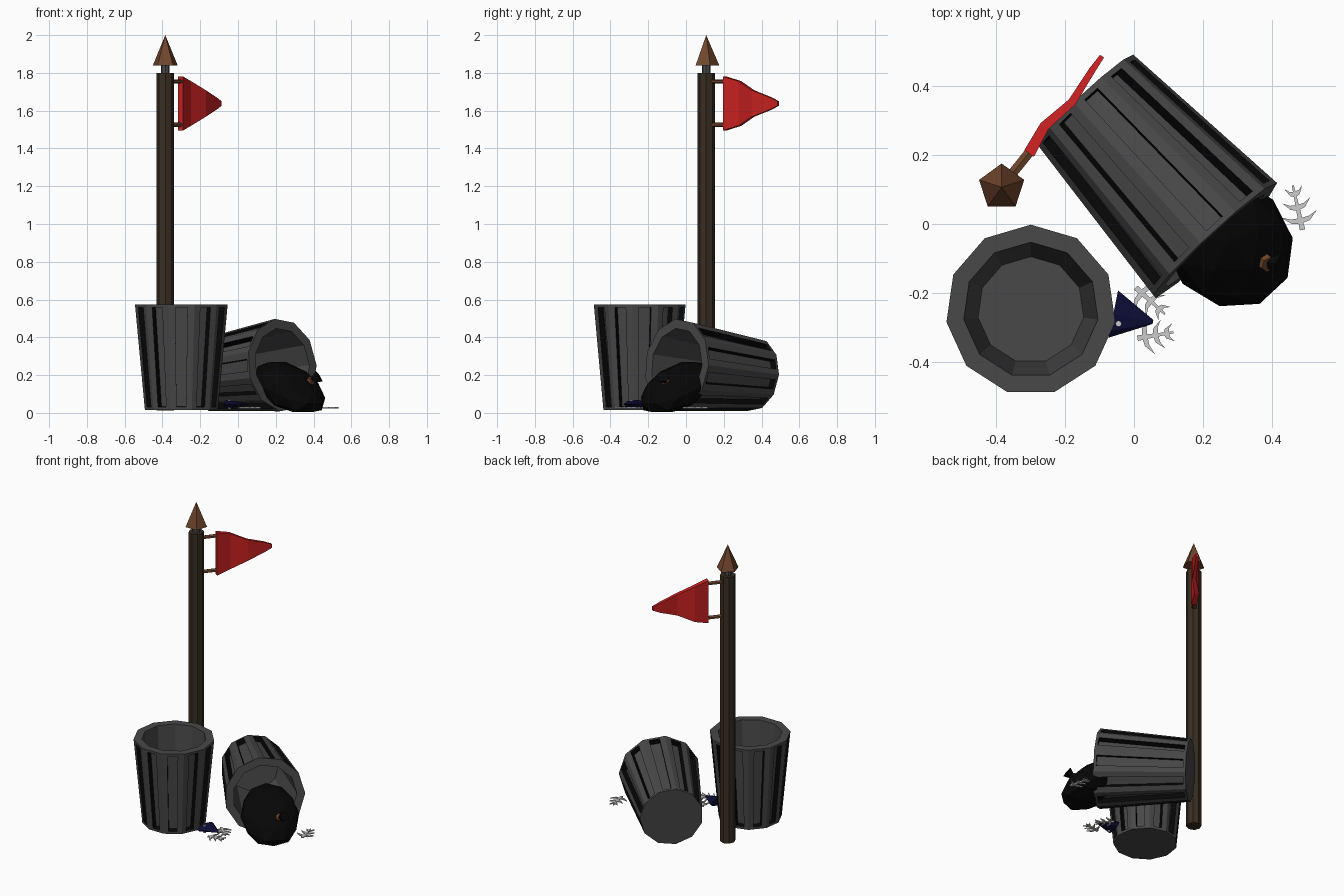
import bpy, bmesh, math
from mathutils import Vector, Matrix

if "Cube" in bpy.data.objects:
    bpy.data.objects.remove(bpy.data.objects["Cube"])


def material(name, r, g, b):
    m = bpy.data.materials.new(name)
    m.use_nodes = True
    m.diffuse_color = (r, g, b, 1)
    bsdf = m.node_tree.nodes["Principled BSDF"]
    bsdf.inputs["Base Color"].default_value = (r, g, b, 1)
    bsdf.inputs["Roughness"].default_value = 0.9
    return m


GREY = material("can grey", 0.065, 0.065, 0.065)
BLACK = material("bag black", 0.002, 0.002, 0.002)
POLE = material("dark wood", 0.04, 0.027, 0.016)
BROWN = material("brown wood", 0.16, 0.06, 0.026)
RED = material("flag red", 0.6, 0.015, 0.015)
BONE = material("bone white", 0.6, 0.6, 0.6)
NAVY = material("navy blue", 0.004, 0.004, 0.04)


def finish(bm, name, *mats, matrix=None):
    bmesh.ops.recalc_face_normals(bm, faces=bm.faces)
    me = bpy.data.meshes.new(name)
    bm.to_mesh(me)
    bm.free()
    for m in mats:
        me.materials.append(m)
    ob = bpy.data.objects.new(name, me)
    bpy.context.collection.objects.link(ob)
    if matrix:
        ob.matrix_world = matrix
    return ob


def rod(name, p, q, r1, r2, sides, mat, squash=None):
    """Tapered prism from p to q with a corner towards local +y."""
    p, q = Vector(p), Vector(q)
    bm = bmesh.new()
    bmesh.ops.create_cone(bm, cap_ends=True, segments=sides, radius1=r1, radius2=r2,
                          depth=(q - p).length)
    if r2 == 0:
        bmesh.ops.remove_doubles(bm, verts=bm.verts, dist=1e-5)
    d = (q - p).normalized()
    rot = Matrix() if d.z > 0.999 else d.to_track_quat("Z", "Y").to_matrix().to_4x4()
    bm.transform(rot)
    if squash:
        bm.transform(Matrix.Diagonal((1, 1, squash, 1)))
    return finish(bm, name, mat, matrix=Matrix.Translation((p + q) / 2))


def can(name, matrix, sides=11):
    """Tapered open bin with one long groove sunk in every side."""
    bm = bmesh.new()

    def ring(r, z):
        step = 2 * math.pi / sides
        return [bm.verts.new((-r * math.sin(i * step), r * math.cos(i * step), z))
                for i in range(sides)]

    base, rim = ring(0.195, 0), ring(0.248, 0.56)
    lip, floor = ring(0.197, 0.56), ring(0.155, 0.045)
    bm.faces.new(base)
    bm.faces.new(floor)
    for i in range(sides):
        j = (i + 1) % sides
        bm.faces.new((rim[i], rim[j], lip[j], lip[i]))
        bm.faces.new((lip[i], lip[j], floor[j], floor[i]))
        outer = [base[i], base[j], rim[j], rim[i]]
        a, b, c, d = [v.co for v in outer]
        n = (b - a).cross(d - a).normalized()
        if n.dot(Vector((a.x, a.y, 0))) < 0:
            n = -n
        spots = [a.lerp(b, u).lerp(d.lerp(c, u), v)
                 for u, v in ((0.27, 0.03), (0.73, 0.03), (0.73, 0.97), (0.27, 0.97))]
        edge = [bm.verts.new(s) for s in spots]
        deep = [bm.verts.new(s - n * 0.034) for s in spots]
        bm.faces.new(deep)
        for k in range(4):
            m = (k + 1) % 4
            bm.faces.new((outer[k], outer[m], edge[m], edge[k]))
            bm.faces.new((edge[k], edge[m], deep[m], deep[k])).material_index = 1
    return finish(bm, name, GREY, BLACK, matrix=matrix)


# Bins: one standing, one tipped over
can("standing_bin", Matrix.Translation((-0.3, -0.25, 0.015)))
axis = Vector((0.38, -0.41, 0.05)).normalized()
side = Vector((0, 0, 1)).cross(axis).normalized()
frame = Matrix((side, axis.cross(side), axis)).transposed().to_4x4()
can("tipped_bin", Matrix.Translation((-0.145, 0.36, 0.203)) @ frame
    @ Matrix.Rotation(math.radians(8), 4, "Z"))

# Flag pole with finial
PX, PY = -0.385, 0.107
rod("pole", (PX, PY, 0.012), (PX, PY, 1.8), 0.047, 0.047, 8, POLE)
rod("finial_neck", (PX, PY, 1.8), (PX, PY, 1.845), 0.023, 0.023, 8, GREY)
rod("finial", (PX, PY, 1.84), (PX, PY, 2.0), 0.069, 0, 5, BROWN)
for label, z in (("upper", 1.755), ("lower", 1.525)):
    rod(label + "_flag_strut", (PX + 0.015, PY + 0.02, z), (-0.295, 0.22, z),
        0.016, 0.016, 6, BROWN, squash=0.7)

# Waving pennant: path in plan, with half height at each station
bm = bmesh.new()
rows = []
stations = ((-0.305, 0.205, 0.143), (-0.26, 0.285, 0.118), (-0.18, 0.355, 0.07),
            (-0.12, 0.45, 0.032), (-0.093, 0.488, 0.012))
for k, (x, y, h) in enumerate(stations):
    t = 0.017 - 0.0025 * k
    offset = Vector((0.82, -0.57, 0)) * t
    mid = Vector((x, y, 1.638))
    up = Vector((0, 0, h))
    rows.append([bm.verts.new(c) for c in (mid - offset - up, mid + offset - up,
                                           mid + offset + up, mid - offset + up)])
bm.faces.new(rows[0])
bm.faces.new(rows[-1])
for a, b in zip(rows, rows[1:]):
    for k in range(4):
        m = (k + 1) % 4
        bm.faces.new((a[k], a[m], b[m], b[k]))
finish(bm, "flag", RED)

# Slumped rubbish bag spilling from the tipped bin
bm = bmesh.new()
bmesh.ops.create_icosphere(bm, subdivisions=2, radius=1)
out = Vector((0.68, -0.73, 0))
across = Vector((0.73, 0.68, 0))
for v in bm.verts:
    d, w, h = v.co.x * 0.205, v.co.y * 0.18, v.co.z * 0.12
    p = out * (0.225 + d) + across * (0.165 + w)
    p.z = max(0.004, 0.13 + h - 0.42 * d)
    v.co = p
finish(bm, "rubbish_bag", BLACK)
rod("bag_tie", (0.375, -0.105, 0.155), (0.392, -0.118, 0.178), 0.026, 0.024, 6, BROWN)
rod("bag_ear", (0.385, -0.112, 0.165), (0.43, -0.12, 0.192), 0.012, 0.036, 5, BLACK)

# Fish head: flattened navy cone with pale eye plates
rod("fish_head", (-0.06, -0.262, 0.046), (0.055, -0.285, 0.046), 0.07, 0.006, 8, NAVY,
    squash=0.33)
for s in (-1, 1):
    rod("fish_eye", (-0.045, -0.29, 0.046 + s * 0.017), (-0.045, -0.29, 0.046 + s * 0.025),
        0.009, 0.009, 8, BONE)


def fishbone(name, start, end, z):
    """Flat skeleton: tapered spine with curved ribs and a forked tail."""
    bm = bmesh.new()
    a, b = Vector((*start, z)), Vector((*end, z))
    d = b - a
    length = d.length
    d.normalize()
    n = Vector((-d.y, d.x, 0))

    def plate(points):
        f = bm.faces.new([bm.verts.new(a + d * x + n * y) for x, y in points])
        top = bmesh.ops.extrude_face_region(bm, geom=[f])["geom"]
        bmesh.ops.translate(bm, vec=(0, 0, 0.008),
                            verts=[g for g in top if isinstance(g, bmesh.types.BMVert)])

    plate([(0, -0.003), (length, -0.008), (length, 0.008), (0, 0.003)])
    for at, half in ((0.2, 0.027), (0.5, 0.042), (0.8, 0.054)):
        x = at * length
        for s in (-1, 1):
            plate([(x + 0.008, 0), (x + 0.003, s * half * 0.5), (x - 0.022, s * half),
                   (x - 0.01, s * half * 0.5), (x - 0.008, 0)])
    return finish(bm, name, BONE)


fishbone("fishbone_back", (0.462, 0.112), (0.49, -0.017), 0.022)
fishbone("fishbone_middle", (0.09, -0.262), (0.005, -0.185), 0.022)
fishbone("fishbone_front", (0.115, -0.315), (0.01, -0.332), 0.022)
